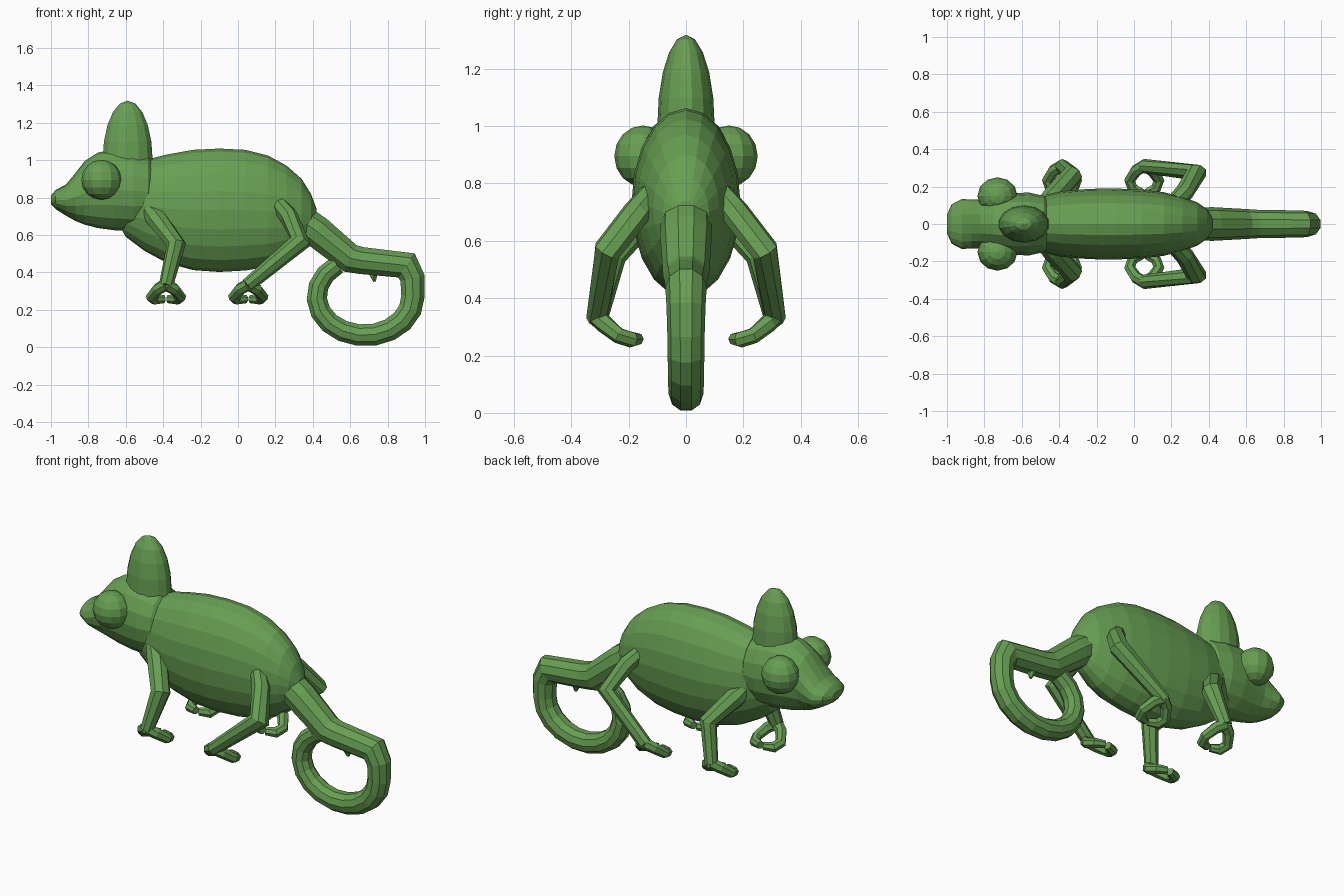
import bpy, bmesh, math
from mathutils import Vector

if "Cube" in bpy.data.objects:
    bpy.data.objects.remove(bpy.data.objects["Cube"], do_unlink=True)

GREEN = (0.135, 0.345, 0.085, 1)
skin = bpy.data.materials.new("leaf_green")
skin.use_nodes = True
skin.diffuse_color = GREEN
skin.node_tree.nodes["Principled BSDF"].inputs["Base Color"].default_value = GREEN


def finish(name, bm):
    bmesh.ops.recalc_face_normals(bm, faces=bm.faces)
    mesh = bpy.data.meshes.new(name)
    bm.to_mesh(mesh)
    bm.free()
    mesh.materials.append(skin)
    obj = bpy.data.objects.new(name, mesh)
    bpy.context.collection.objects.link(obj)
    return obj


def skin_rings(name, rings):
    """Bridge closed rings of points and cap both ends."""
    bm = bmesh.new()
    rows = [[bm.verts.new(p) for p in ring] for ring in rings]
    n = len(rows[0])
    for a, b in zip(rows, rows[1:]):
        for i in range(n):
            j = (i + 1) % n
            bm.faces.new((a[i], a[j], b[j], b[i]))
    bm.faces.new(rows[0])
    bm.faces.new(rows[-1])
    return finish(name, bm)


def loft(name, stations, sides):
    """Ellipses along x, each given as x, bottom, top, half width."""
    rings = []
    for x, lo, hi, w in stations:
        mid, h = (lo + hi) / 2, (hi - lo) / 2
        angles = [math.tau * i / sides for i in range(sides)]
        rings.append([(x, w * math.cos(a), mid + h * math.sin(a)) for a in angles])
    return skin_rings(name, rings)


def tube(name, path, sides, side=(0, 1, 0)):
    """Sweep a round section along points given as x, y, z, radius."""
    pts = [Vector(p[:3]) for p in path]
    u = Vector(side)
    rings = []
    for i, p in enumerate(pts):
        before = (p - pts[i - 1]).normalized() if i else Vector()
        after = (pts[i + 1] - p).normalized() if i < len(pts) - 1 else Vector()
        t = (before + after).normalized()
        u = (u - t * u.dot(t)).normalized()
        v = t.cross(u)
        # widen across the bend so corners keep their thickness
        mitre = 1.0
        if before.length and after.length:
            mitre = min(1.25, 1 / max(0.5, before.dot(t)))
        r = path[i][3]
        rings.append([p + r * (u * math.cos(a) + v * mitre * math.sin(a))
                      for a in (math.tau * k / sides for k in range(sides))])
    return skin_rings(name, rings)


def ball(name, centre, radii, u=12, v=8):
    bm = bmesh.new()
    bmesh.ops.create_uvsphere(bm, u_segments=u, v_segments=v, radius=1)
    bmesh.ops.scale(bm, vec=radii, verts=bm.verts)
    bmesh.ops.translate(bm, vec=centre, verts=bm.verts)
    return finish(name, bm)


# Body and head
loft("body", [
    (-0.64, 0.66, 0.86, 0.06), (-0.60, 0.59, 0.95, 0.11), (-0.50, 0.515, 1.0, 0.15),
    (-0.38, 0.45, 1.03, 0.176), (-0.24, 0.412, 1.055, 0.188), (-0.10, 0.402, 1.062, 0.19),
    (0.04, 0.41, 1.055, 0.184), (0.16, 0.43, 1.025, 0.17), (0.26, 0.47, 0.97, 0.145),
    (0.34, 0.53, 0.9, 0.115), (0.39, 0.58, 0.82, 0.08), (0.42, 0.65, 0.74, 0.035)], 20)
loft("head", [
    (-1.0, 0.765, 0.81, 0.05), (-0.975, 0.738, 0.84, 0.105), (-0.92, 0.703, 0.87, 0.134),
    (-0.87, 0.675, 0.93, 0.13), (-0.82, 0.655, 0.995, 0.13), (-0.75, 0.637, 1.04, 0.145),
    (-0.66, 0.625, 1.06, 0.165), (-0.56, 0.62, 1.05, 0.168), (-0.48, 0.635, 1.025, 0.15),
    (-0.44, 0.69, 0.97, 0.11)], 16)
ball("head_crest", (-0.59, 0, 1.0), (0.137, 0.1, 0.318), 14, 10)

# Tail with its curled loop
tail = [(0.28, 0, 0.72, 0.085), (0.42, 0, 0.62, 0.09), (0.60, 0, 0.475, 0.08),
        (0.66, 0, 0.463, 0.076), (0.90, 0, 0.437, 0.072), (0.933, 0, 0.37, 0.068)]
for step in range(13):
    a = -math.radians(step * 235 / 12)
    tail.append((0.678 + 0.257 * math.cos(a), 0, 0.27 + 0.207 * math.sin(a),
                 0.065 - 0.001 * step))
tube("tail", tail, 10)
tube("tail_spur", [(0.72, 0, 0.42, 0.04), (0.73, 0, 0.35, 0.008)], 6)

# Paired eyes, legs and pincer feet
front_leg = [(-0.49, 0.11, 0.75, 0.035), (-0.44, 0.14, 0.69, 0.058),
             (-0.33, 0.26, 0.55, 0.05), (-0.385, 0.31, 0.33, 0.038)]
hind_leg = [(0.22, 0.12, 0.76, 0.045), (0.27, 0.17, 0.70, 0.05),
            (0.335, 0.275, 0.565, 0.047), (0.05, 0.31, 0.33, 0.038)]
for label, s in (("left", 1), ("right", -1)):
    # the head points to -x, so its own right eye lies on the +y side
    ball(label + "_eye", (-0.73, -s * 0.15, 0.895), (0.107, 0.1, 0.107))
    for part, leg in (("front", front_leg), ("hind", hind_leg)):
        tube(f"{part}_leg_{label}", [(x, -s * y, z, r) for x, y, z, r in leg], 8,
             (0, 0, 1))
        cx = leg[-1][0] + (0.0 if part == "front" else 0.005)
        for toe, d in (("outer", 1), ("inner", -1)):
            path = [(0, 0.31, 0.335, 0.034), (0.045, 0.285, 0.31, 0.032),
                    (0.078, 0.235, 0.27, 0.028), (0.062, 0.19, 0.256, 0.028),
                    (0.01, 0.168, 0.257, 0.022)]
            tube(f"{part}_{toe}_toe_{label}",
                 [(cx + d * x, -s * y, z, r) for x, y, z, r in path], 7, (0, 0, 1))
